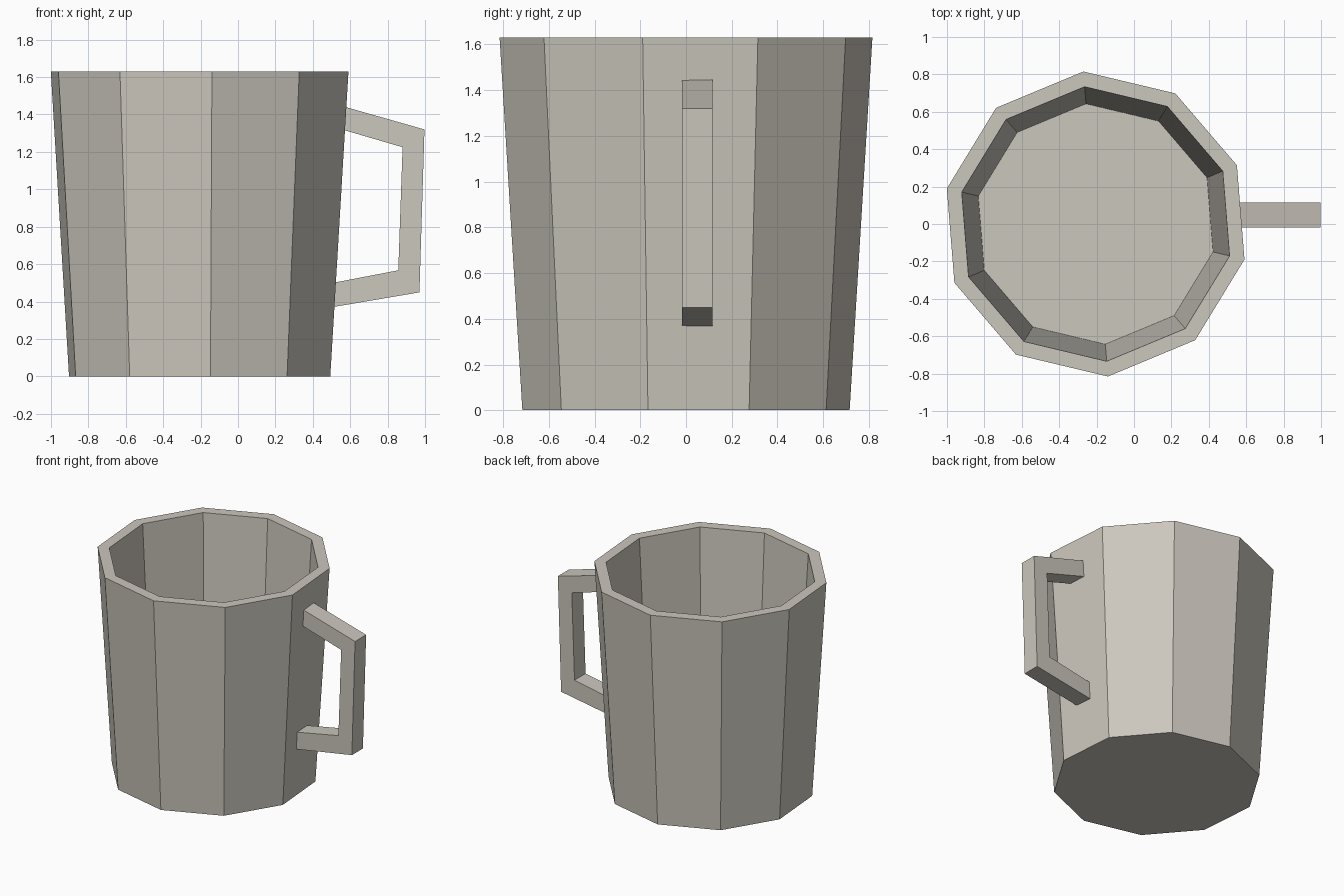
import bpy, bmesh, math

if "Cube" in bpy.data.objects:
    bpy.data.objects.remove(bpy.data.objects["Cube"])

# One flat colour for the whole mug
clay = bpy.data.materials.new("warm_grey")
clay.diffuse_color = (0.60, 0.57, 0.51, 1)
clay.use_nodes = True
clay.node_tree.nodes["Principled BSDF"].inputs["Base Color"].default_value = clay.diffuse_color

SIDES, CX, TURN = 10, -0.205, math.radians(22.6)


def add_object(name, bm):
    bmesh.ops.recalc_face_normals(bm, faces=bm.faces)
    mesh = bpy.data.meshes.new(name)
    bm.to_mesh(mesh)
    bm.free()
    mesh.materials.append(clay)
    obj = bpy.data.objects.new(name, mesh)
    bpy.context.collection.objects.link(obj)
    return obj


# Mug body: ten-sided profile of (radius, height), outer base to inner floor
profile = [(0.718, 0), (0.818, 1.63), (0.736, 1.63), (0.645, 0.12)]
bm = bmesh.new()
rings = []
for r, z in profile:
    angles = [TURN + math.tau * i / SIDES for i in range(SIDES)]
    rings.append([bm.verts.new((CX + r * math.cos(a), r * math.sin(a), z)) for a in angles])
for a, b in zip(rings, rings[1:]):
    for i in range(SIDES):
        j = (i + 1) % SIDES
        bm.faces.new((a[i], a[j], b[j], b[i]))
bm.faces.new(rings[0])
bm.faces.new(rings[-1])
add_object("mug_body", bm)

# Handle: outer and inner outlines in x, z, bridged across its width
outer = [(0.55, 1.447), (0.997, 1.32), (0.97, 0.449), (0.487, 0.367)]
inner = [(0.545, 1.323), (0.88, 1.225), (0.857, 0.567), (0.493, 0.497)]
bm = bmesh.new()
sections = []
for o, i in zip(outer, inner):
    corners = [(o, -0.018), (o, 0.115), (i, 0.115), (i, -0.018)]
    sections.append([bm.verts.new((p[0], y, p[1])) for p, y in corners])
for a, b in zip(sections, sections[1:]):
    for k in range(4):
        m = (k + 1) % 4
        bm.faces.new((a[k], a[m], b[m], b[k]))
bm.faces.new(sections[0])
bm.faces.new(sections[-1])
add_object("handle", bm)
